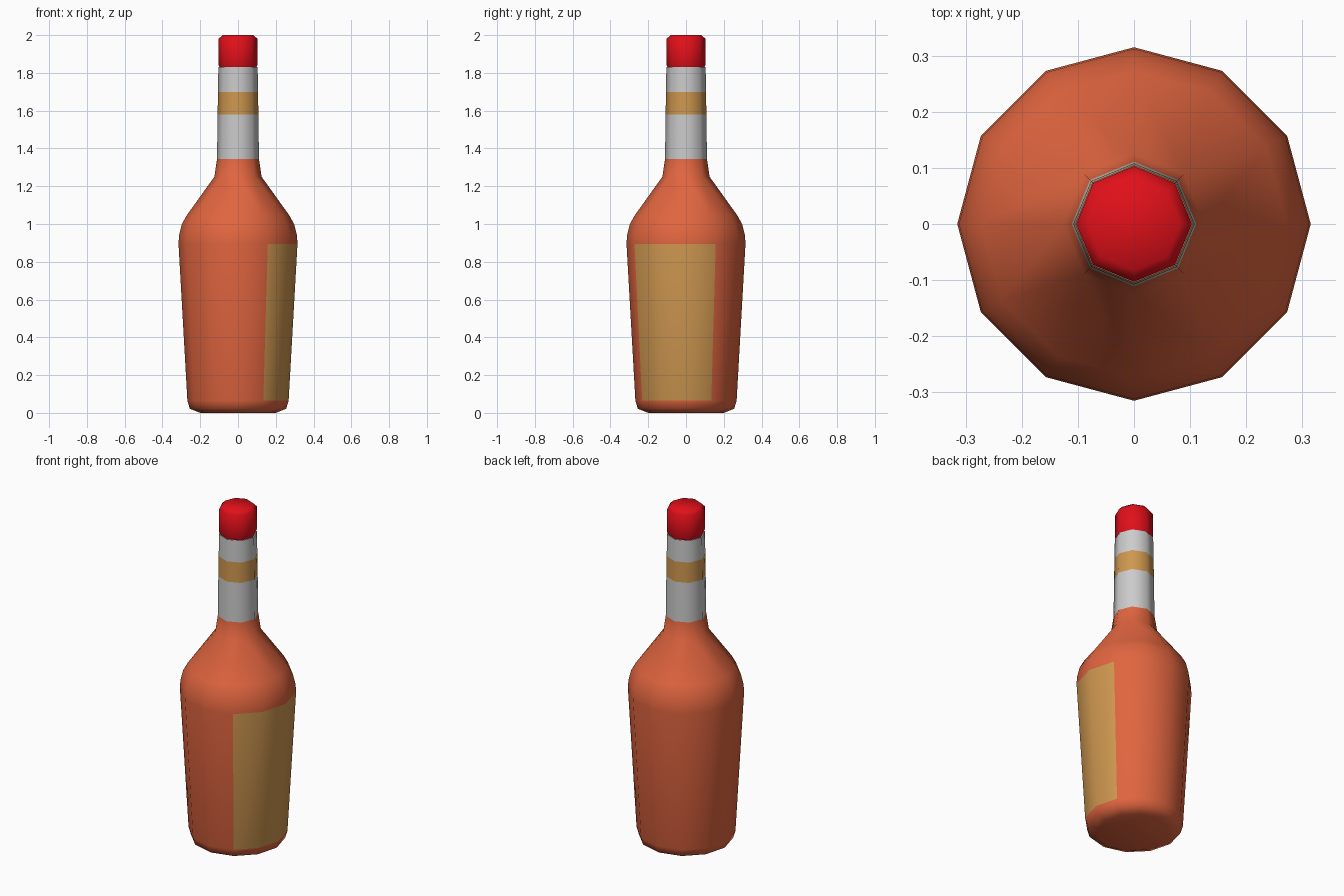
import bpy, bmesh
from math import pi, cos, sin, radians

if "Cube" in bpy.data.objects:
    bpy.data.objects.remove(bpy.data.objects["Cube"])


def material(name, rgb):
    m = bpy.data.materials.new(name)
    m.diffuse_color = (*rgb, 1)
    m.use_nodes = True
    m.node_tree.nodes["Principled BSDF"].inputs["Base Color"].default_value = m.diffuse_color
    return m


def stitch(bm, a, b):
    """Join two rings, which may have different numbers of sides."""
    na, nb = len(a), len(b)
    if na == nb:
        return [bm.faces.new((a[i], a[(i + 1) % na], b[(i + 1) % na], b[i]))
                for i in range(na)]
    i = j = 0
    while i < na or j < nb:
        if j == nb or (i < na and (i + 1) / na <= (j + 1) / nb):
            bm.faces.new((a[i], a[(i + 1) % na], b[j % nb]))
            i += 1
        else:
            bm.faces.new((a[i % na], b[(j + 1) % nb], b[j]))
            j += 1
    return []


def turned(name, profile, mats, bottom=False, top=False, label=None):
    """Loft rings of (sides, radius, z); label = (ring step, facet indices)."""
    bm = bmesh.new()
    rings = [[bm.verts.new((r * cos(2 * pi * k / n), r * sin(2 * pi * k / n), z))
              for k in range(n)] for n, r, z in profile]
    for step, (a, b) in enumerate(zip(rings, rings[1:])):
        faces = stitch(bm, a, b)
        if label and step == label[0]:
            for k in label[1]:
                faces[k].material_index = 1
    if bottom:
        bm.faces.new(rings[0][::-1])
    if top:
        bm.faces.new(rings[-1])
    bmesh.ops.recalc_face_normals(bm, faces=bm.faces) if bottom or top else None
    me = bpy.data.meshes.new(name)
    bm.to_mesh(me)
    bm.free()
    for m in mats:
        me.materials.append(m)
    ob = bpy.data.objects.new(name, me)
    bpy.context.collection.objects.link(ob)
    bpy.ops.object.select_all(action='DESELECT')
    ob.select_set(True)
    bpy.context.view_layer.objects.active = ob
    bpy.ops.object.shade_smooth_by_angle(angle=radians(65))
    return ob


glass = material("orange_glass", (0.75, 0.13, 0.05))
paper = material("tan_paper", (0.62, 0.31, 0.08))
red = material("red_cap", (0.75, 0.005, 0.01))

# Twelve-sided body narrowing into an eight-sided neck, label on three facets
turned("bottle_body",
       [(12, 0.20, 0.0), (12, 0.255, 0.022), (12, 0.268, 0.065), (12, 0.315, 0.895),
        (12, 0.312, 0.94), (12, 0.297, 1.0), (12, 0.272, 1.045),
        (8, 0.125, 1.25), (8, 0.111, 1.345)],
       [glass, paper], bottom=True, label=(2, (10, 11, 0)))

# Neck wrap: silver foil with a tan band
turned("lower_foil", [(8, 0.111, 1.345), (8, 0.108, 1.58)], [])
turned("neck_band", [(8, 0.108, 1.58), (8, 0.106, 1.70)], [paper])
turned("upper_foil", [(8, 0.106, 1.70), (8, 0.104, 1.83)], [])

# Cap with small chamfers
turned("cap", [(8, 0.097, 1.828), (8, 0.103, 1.84), (8, 0.103, 1.98), (8, 0.082, 2.0)],
       [red], bottom=True, top=True)
